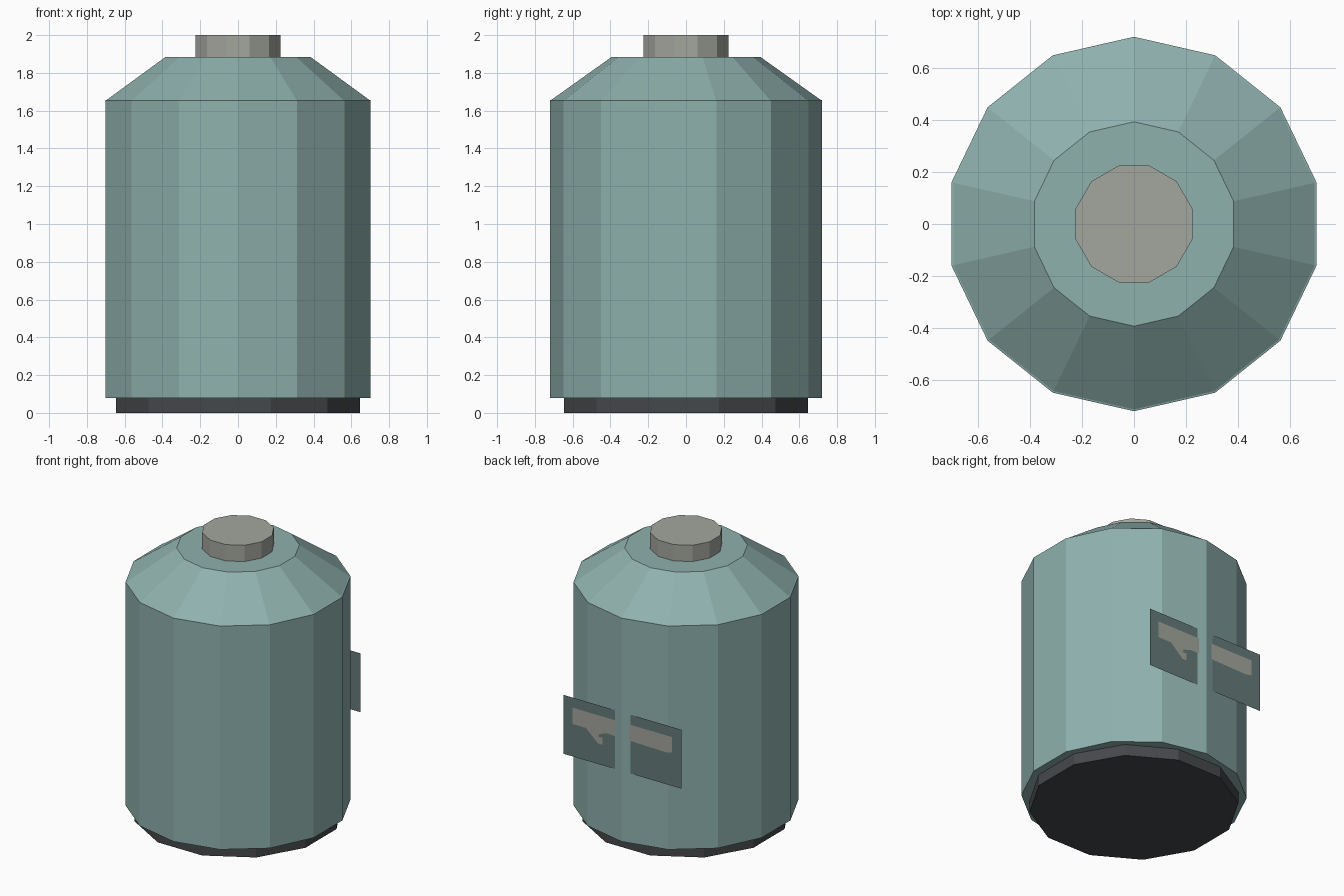
import bpy
import bmesh
from math import pi, sin, cos

cube = bpy.data.objects.get("Cube")
if cube:
    bpy.data.objects.remove(cube, do_unlink=True)


def material(name, rgb):
    mat = bpy.data.materials.new(name)
    mat.use_nodes = True
    colour = (*rgb, 1.0)
    mat.diffuse_color = colour
    mat.node_tree.nodes["Principled BSDF"].inputs["Base Color"].default_value = colour
    return mat


teal = material("pale_teal", (0.275, 0.44, 0.423))
dark_teal = material("dark_teal", (0.13, 0.202, 0.195))
warm_grey = material("warm_grey", (0.371, 0.381, 0.342))
charcoal = material("charcoal", (0.06, 0.065, 0.071))


def finish(name, bm, mat):
    mesh = bpy.data.meshes.new(name)
    bm.to_mesh(mesh)
    bm.free()
    mesh.materials.append(mat)
    obj = bpy.data.objects.new(name, mesh)
    bpy.context.collection.objects.link(obj)
    return obj


def lathe(name, profile, sides, start, mat):
    """Closed, flat-shaded solid turned from (radius, height) points."""
    bm = bmesh.new()
    angles = [start + 2 * pi * i / sides for i in range(sides)]
    rings = [[bm.verts.new((r * cos(a), r * sin(a), z)) for a in angles]
             for r, z in profile]
    for low, high in zip(rings, rings[1:]):
        for i in range(sides):
            j = (i + 1) % sides
            bm.faces.new((low[i], low[j], high[j], high[i]))
    bm.faces.new(rings[0][::-1])
    bm.faces.new(rings[-1])
    return finish(name, bm, mat)


def back_sheet(name, outline, y, mat):
    """Flat sheet facing the back, from an (x, z) outline."""
    bm = bmesh.new()
    face = bm.faces.new([bm.verts.new((x, y, z)) for x, z in outline])
    face.normal_update()
    if face.normal.y < 0:
        face.normal_flip()
    return finish(name, bm, mat)


# Foot, tank body with sloped shoulder, and cap
lathe("foot", [(0.67, 0), (0.67, 0.085)], 12, pi / 12, charcoal)
lathe("tank_body", [(0.72, 0.08), (0.72, 1.655), (0.713, 1.657), (0.393, 1.885)],
      14, pi / 2, teal)
lathe("cap", [(0.232, 1.875), (0.232, 2.0)], 12, pi / 12, warm_grey)

# Label sheet on the back; the body's rear edge pokes through its middle
top, bottom, half = 0.985, 0.57, 0.46
back_sheet("label", [(-half, bottom), (half, bottom), (half, top), (-half, top)],
           0.706, dark_teal)

# Painted mark on the label: a long bar with a hooked tail
mark = [(0.39, 0.07), (-0.385, 0.07), (-0.385, 0.18), (-0.34, 0.19), (0.12, 0.18),
        (0.18, 0.2), (0.19, 0.22), (0.155, 0.22), (0.155, 0.27), (0.19, 0.27),
        (0.285, 0.185), (0.39, 0.185)]
back_sheet("label_mark", [(x, top - drop) for x, drop in mark], 0.708, warm_grey)
